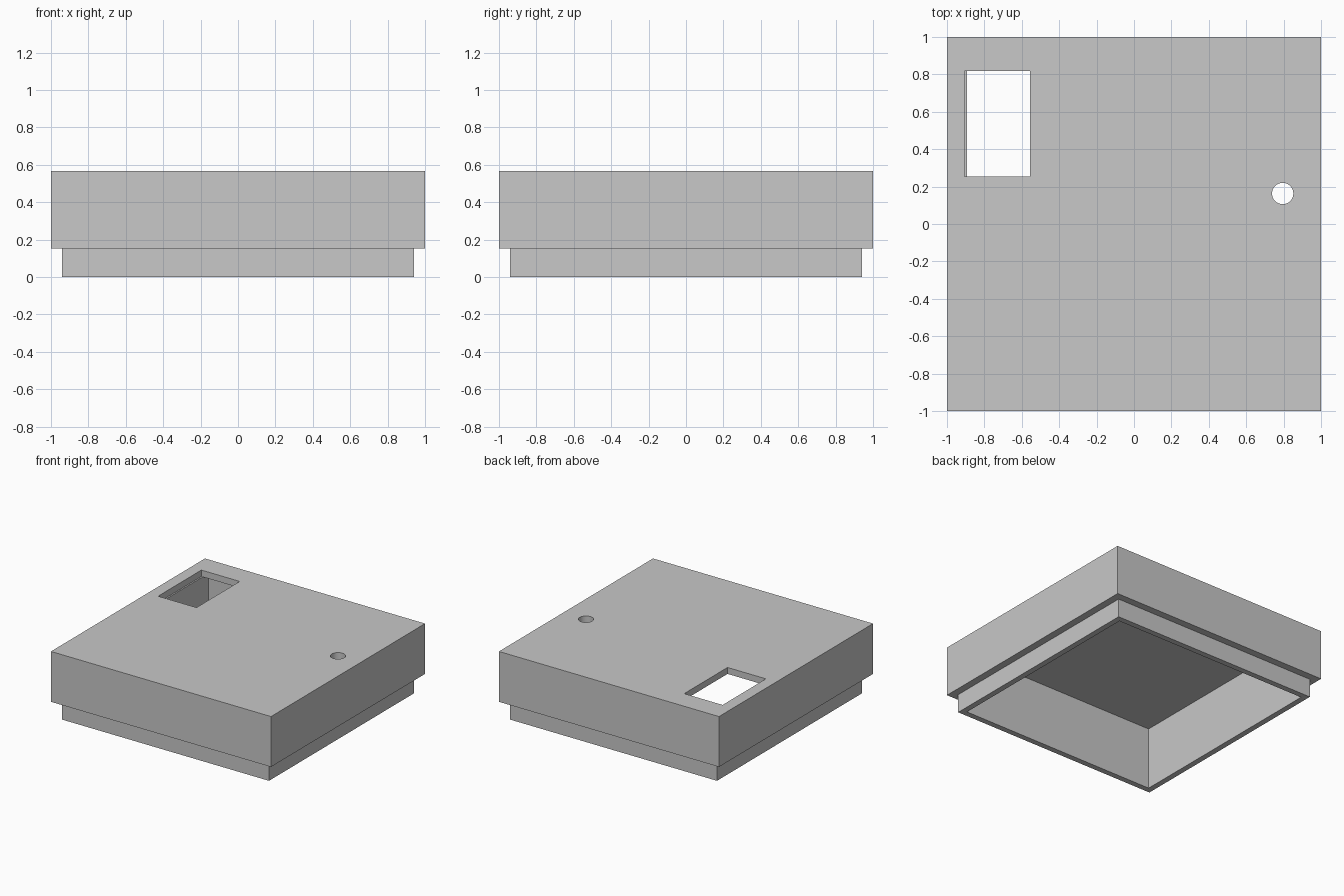
import bpy

if "Cube" in bpy.data.objects:
    bpy.data.objects.remove(bpy.data.objects["Cube"], do_unlink=True)

HEIGHT, LIP, ROOF = 0.567, 0.153, 0.053
CEILING = HEIGHT - ROOF
OUTER, LIP_HALF, INNER = 1.0, 0.94, 0.893

grey = bpy.data.materials.new("light grey plastic")
grey.use_nodes = True
colour = (0.58, 0.58, 0.58, 1)
grey.diffuse_color = colour
grey.node_tree.nodes["Principled BSDF"].inputs["Base Color"].default_value = colour


def box(name, x0, x1, y0, y1, z0, z1):
    bpy.ops.mesh.primitive_cube_add(
        size=1, location=((x0 + x1) / 2, (y0 + y1) / 2, (z0 + z1) / 2))
    ob = bpy.context.object
    ob.name = name
    ob.scale = (x1 - x0, y1 - y0, z1 - z0)
    bpy.ops.object.transform_apply(location=False, rotation=False, scale=True)
    ob.data.materials.append(grey)
    return ob


def square(name, half, z0, z1):
    return box(name, -half, half, -half, half, z0, z1)


def combine(target, tool, operation):
    mod = target.modifiers.new(operation.title(), "BOOLEAN")
    mod.operation = operation
    mod.solver = "EXACT"
    mod.object = tool
    bpy.context.view_layer.objects.active = target
    bpy.ops.object.modifier_apply(modifier=mod.name)
    bpy.data.objects.remove(tool, do_unlink=True)


# Outer cover with a recessed lip that continues into the body
cover = square("hollow_cover", OUTER, LIP, HEIGHT)
combine(cover, square("lip", LIP_HALF, 0, LIP + 0.1), "UNION")

# Cavity open at the bottom
combine(cover, square("cavity", INNER, -0.1, CEILING), "DIFFERENCE")

# Rectangular window through the roof, slightly overlapping the side wall
combine(cover, box("window", -0.905, -0.556, 0.255, 0.817, CEILING, HEIGHT + 0.1),
        "DIFFERENCE")

# Round hole through the roof
bpy.ops.mesh.primitive_cylinder_add(vertices=32, radius=0.057, depth=0.3,
                                    location=(0.795, 0.163, HEIGHT))
hole = bpy.context.object
hole.data.materials.append(grey)
combine(cover, hole, "DIFFERENCE")

# Smooth the round hole while keeping box edges sharp
bpy.ops.object.select_all(action="DESELECT")
cover.select_set(True)
bpy.context.view_layer.objects.active = cover
bpy.ops.object.shade_smooth_by_angle()
